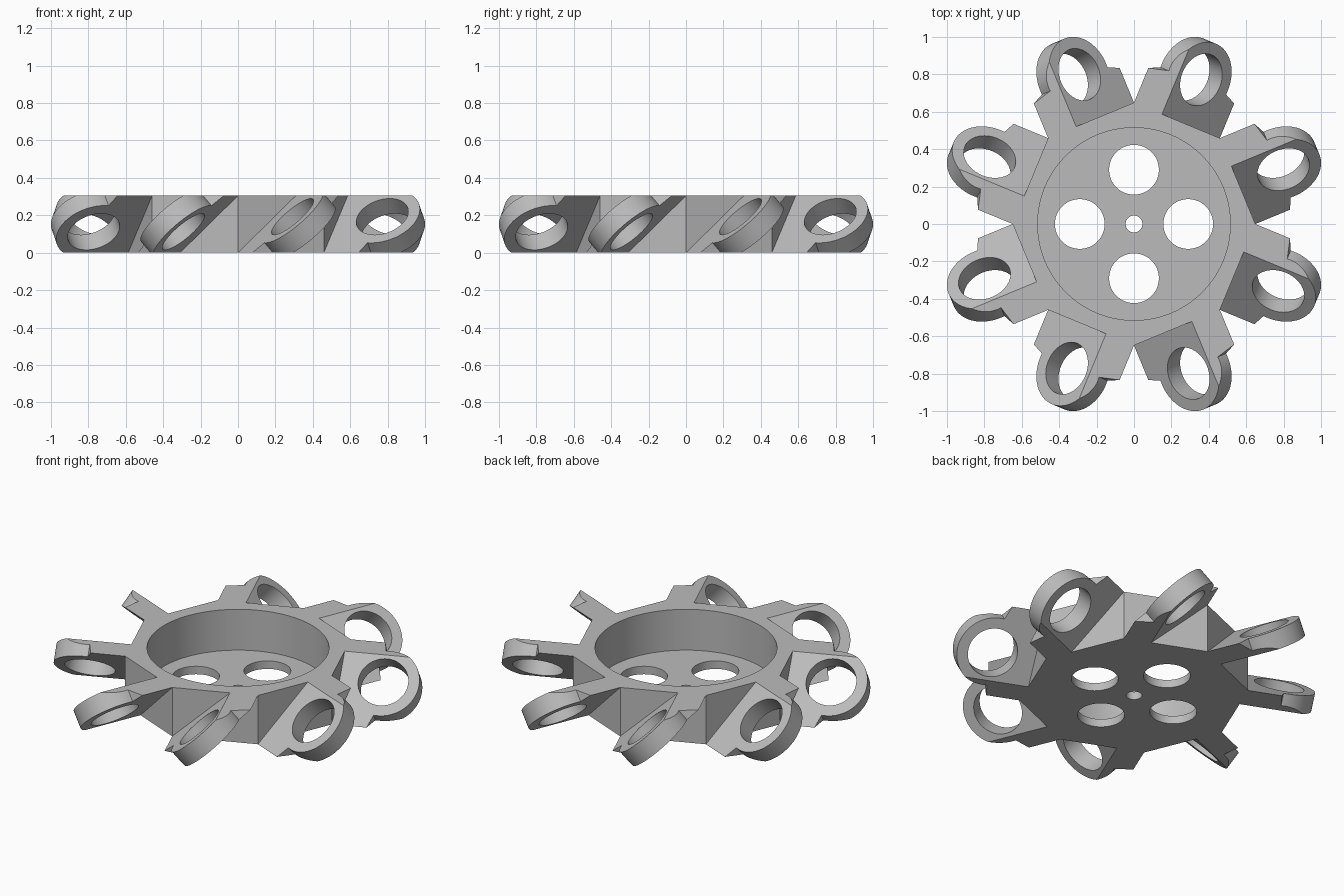
import bpy, bmesh, math
from mathutils import Matrix, Vector

if "Cube" in bpy.data.objects:
    bpy.data.objects.remove(bpy.data.objects["Cube"], do_unlink=True)

HEIGHT = 0.305                       # overall thickness of the wheel
TILT = math.atan2(0.305, 0.335)      # tilt of each arm about its radial axis
RING_AT, RING_R, BORE_R = 0.85, 0.208, 0.144
ARM_T = 0.109                        # arm plate thickness

grey = bpy.data.materials.new("light_grey")
grey.use_nodes = True
colour = (0.50, 0.50, 0.50, 1)
grey.diffuse_color = colour
grey.node_tree.nodes["Principled BSDF"].inputs["Base Color"].default_value = colour


def circle(r, n, cx=0.0, cy=0.0):
    return [(cx + r * math.cos(2 * math.pi * i / n), cy + r * math.sin(2 * math.pi * i / n))
            for i in range(n)]


def add_prism(bm, outline, z0, z1, matrix=Matrix()):
    """Extrude a flat counter-clockwise outline from z0 to z1."""
    low = [bm.verts.new(matrix @ Vector((x, y, z0))) for x, y in outline]
    high = [bm.verts.new(matrix @ Vector((x, y, z1))) for x, y in outline]
    bm.faces.new(low[::-1])
    bm.faces.new(high)
    n = len(outline)
    for i in range(n):
        j = (i + 1) % n
        bm.faces.new((low[i], low[j], high[j], high[i]))


def make_object(name, prisms):
    bm = bmesh.new()
    for p in prisms:
        add_prism(bm, *p)
    mesh = bpy.data.meshes.new(name)
    bm.to_mesh(mesh)
    bm.free()
    mesh.materials.append(grey)
    obj = bpy.data.objects.new(name, mesh)
    bpy.context.collection.objects.link(obj)
    return obj


def combine(obj, other, operation):
    """Apply a boolean and discard the helper."""
    mod = obj.modifiers.new(operation.lower(), 'BOOLEAN')
    mod.operation, mod.solver, mod.object = operation, 'EXACT', other
    bpy.context.view_layer.objects.active = obj
    bpy.ops.object.modifier_apply(modifier=mod.name)
    bpy.data.objects.remove(other, do_unlink=True)


# Arm outline: straight plate, sloped shoulders, rounded ring end
arc = [math.radians(-96 + 192 * i / 40) for i in range(41)]
arm = [(0.55, 0.3), (0.55, -0.3), (0.795, -0.3)]
arm += [(RING_AT + RING_R * math.cos(a), RING_R * math.sin(a)) for a in arc]
arm += [(0.795, 0.3)]

# Eight tilted arms, evenly spaced
frames = [Matrix.Translation((0, 0, HEIGHT / 2))
          @ Matrix.Rotation(math.radians(22.5 + 45 * k), 4, 'Z')
          @ Matrix.Rotation(TILT, 4, 'X') for k in range(8)]
wheel = make_object("ring_arm_wheel", [(arm, -ARM_T / 2, ARM_T / 2, m) for m in frames])

# Bores through the ring ends
bore = circle(BORE_R, 64, RING_AT)
combine(wheel, make_object("bores", [(bore, -0.15, 0.15, m) for m in frames]), 'DIFFERENCE')

# Octagonal hub
combine(wheel, make_object("hub", [(circle(0.649, 8), -0.2, 0.5)]), 'UNION')

# Trim everything flat at top and bottom
square = [(-2, -2), (2, -2), (2, 2), (-2, 2)]
combine(wheel, make_object("trim", [(square, 0, HEIGHT)]), 'INTERSECT')

# Round pocket, then four large holes and a centre hole in its floor
combine(wheel, make_object("pocket", [(circle(0.515, 96), 0.05, 0.6)]), 'DIFFERENCE')
holes = [(circle(0.045, 32), -0.1, 0.2)]
for dx, dy in ((1, 0), (0, 1), (-1, 0), (0, -1)):
    holes.append((circle(0.133, 64, 0.29 * dx, 0.29 * dy), -0.1, 0.2))
combine(wheel, make_object("floor_holes", holes), 'DIFFERENCE')

# Smooth round walls, crisp edges
bpy.ops.object.select_all(action='DESELECT')
wheel.select_set(True)
bpy.context.view_layer.objects.active = wheel
bpy.ops.object.shade_smooth_by_angle(angle=math.radians(20))
